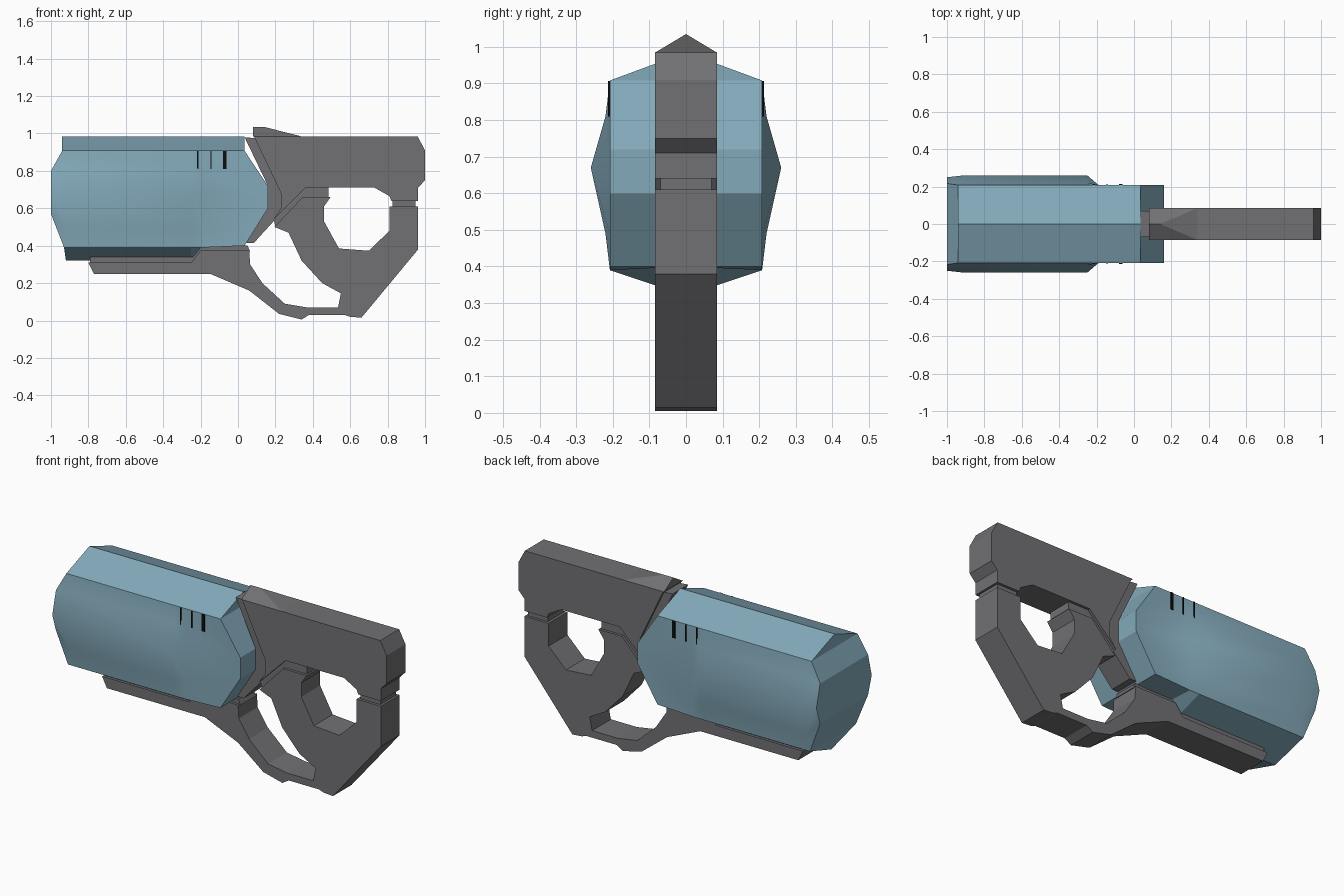
import bpy, bmesh

if "Cube" in bpy.data.objects:
    bpy.data.objects.remove(bpy.data.objects["Cube"])


def material(name, rgb):
    m = bpy.data.materials.new(name)
    m.diffuse_color = (*rgb, 1)
    m.use_nodes = True
    m.node_tree.nodes["Principled BSDF"].inputs["Base Color"].default_value = m.diffuse_color
    return m


BLUE = material("steel blue", (0.23, 0.40, 0.49))
GRAY = material("dark gray", (0.165, 0.162, 0.17))
BLACK = material("black", (0.004, 0.004, 0.004))


def finish(bm, name, mat):
    bmesh.ops.remove_doubles(bm, verts=bm.verts[:], dist=1e-5)
    bmesh.ops.recalc_face_normals(bm, faces=bm.faces[:])
    me = bpy.data.meshes.new(name)
    bm.to_mesh(me)
    bm.free()
    me.materials.append(mat)
    ob = bpy.data.objects.new(name, me)
    bpy.context.collection.objects.link(ob)
    return ob


def plate(name, profile, y0, y1, mat=GRAY):
    """Extrude an x-z outline from y0 to y1."""
    bm = bmesh.new()
    face = bm.faces.new([bm.verts.new((x, y0, z)) for x, z in profile])
    ext = bmesh.ops.extrude_face_region(bm, geom=[face])
    for v in ext["geom"]:
        if isinstance(v, bmesh.types.BMVert):
            v.co.y = y1
    return finish(bm, name, mat)


# Barrel: stations along x, each a half section (x, y, z) from ridge to keel
front = [(-.94, 0, .985), (-.94, .208, .908), (-1, .217, .80), (-1, .25, .67),
         (-1, .217, .57), (-.93, .208, .39), (-.92, 0, .32)]


def section(x, bulge, shoulder, keel):
    return [(x, 0, .985), (x, .208, .908), (x, shoulder, .81), (x, bulge, .67),
            (x, shoulder, .49), (x, .208, .39), (x, 0, keel)]


rear = [(.035, 0, .985), (.035, .208, .908), (.16, .208, .72), (.16, .208, .66),
        (.16, .208, .60), (.035, .208, .40), (.035, 0, .40)]
stations = [front, section(-.91, .26, .22, .32), section(-.25, .26, .22, .32),
            section(-.19, .209, .209, .40), rear]
bm = bmesh.new()
grid = {s: [[bm.verts.new((x, s * y, z)) for x, y, z in st] for st in stations]
        for s in (1, -1)}
for s in (1, -1):
    for a, b in zip(grid[s], grid[s][1:]):
        for i in range(6):
            f = bm.faces.new((a[i], a[i + 1], b[i + 1], b[i]))
            f.smooth = 1 <= i <= 4          # rounded flanks, flat roof and keel
for end in (0, -1):                          # close both ends
    r, l = grid[1][end], grid[-1][end]
    for i in range(6):
        bm.faces.new((r[i], r[i + 1], l[i + 1], l[i]))
finish(bm, "barrel_shell", BLUE)

# Vent slits on both flanks
for n, (x0, x1) in enumerate([(-.218, -.212), (-.148, -.142), (-.080, -.062)]):
    for s in (1, -1):
        plate(f"vent_slit_{n}_{'back' if s > 0 else 'front'}",
              [(x0, .81), (x1, .81), (x1, .907), (x0, .907)],
              s * .206, s * .2135, BLACK)

# Upper receiver
W, N = .085, .07
plate("upper_receiver",
      [(.085, .985), (.96, .985), (1, .91), (1, .75), (.963, .71), (.963, .64),
       (.82, .64), (.81, .665), (.73, .71), (.36, .71), (.19, .54),
       (.23, .60), (.23, .68)], -W, W)

# Grip, trigger guard and lower rail in one outline
plate("grip_and_guard",
      [(.195, .50), (.345, .66), (.495, .66), (.46, .61), (.46, .53), (.54, .385),
       (.70, .373), (.81, .48), (.81, .61), (.963, .61), (.963, .38), (.66, .015),
       (.60, .02), (.57, .03), (.38, .03), (.34, .005), (.22, .035), (.06, .16),
       (-.15, .25), (-.77, .25), (-.80, .31), (-.25, .31), (-.20, .375),
       (.06, .375), (.065, .30), (.13, .20), (.25, .09), (.37, .07), (.535, .07),
       (.55, .145), (.45, .20), (.34, .32), (.27, .47)], -W, W)

# Narrower joining pieces between the main parts
plate("grip_joint", [(.19, .545), (.36, .715), (.485, .715), (.485, .655),
                     (.345, .655), (.20, .498)], -N, N)
plate("rear_joint", [(.825, .645), (.95, .645), (.95, .605), (.825, .605)], -N, N)
plate("rail_joint", [(-.79, .30), (-.79, .34), (-.24, .34), (-.19, .402),
                     (.05, .402), (.065, .37), (-.19, .37), (-.24, .30)], -N, N)
plate("barrel_collar", [(.035, .98), (.09, .975), (.235, .67), (.23, .59), (.19, .53),
                        (.085, .415), (.045, .415), (.16, .60), (.16, .72)], -N, N)

# Wedge sight on top
bm = bmesh.new()
lo = [bm.verts.new((x, y, .984)) for x, y in ((.08, -W), (.34, -W), (.34, W), (.08, W))]
hi = [bm.verts.new((x, 0, 1.035)) for x in (.08, .14)]
for f in ((lo[0], lo[1], hi[1], hi[0]), (lo[2], lo[3], hi[0], hi[1]),
          (lo[1], lo[2], hi[1]), (lo[3], lo[0], hi[0]), lo[::-1]):
    bm.faces.new(f)
finish(bm, "top_sight", GRAY)
